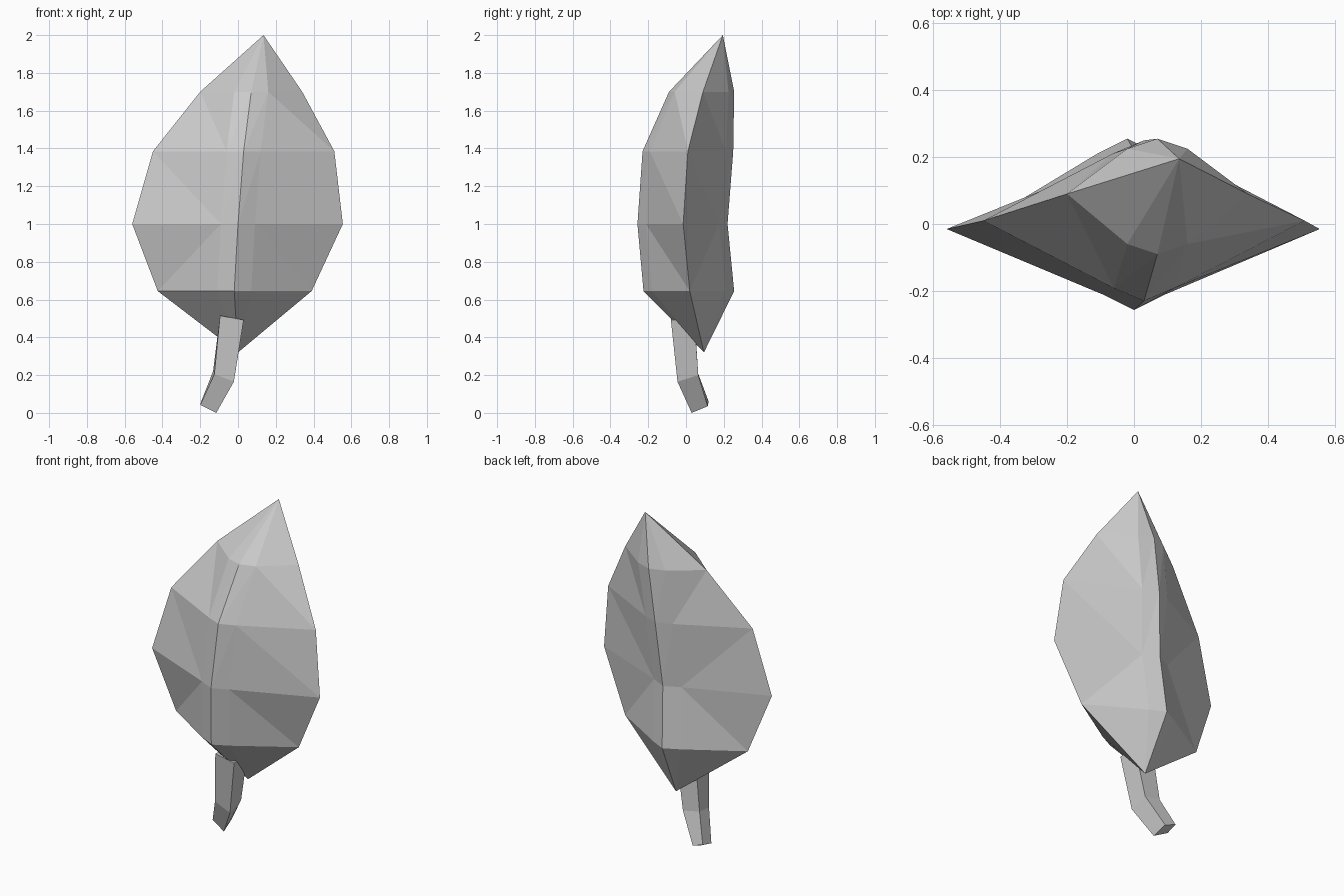
import bpy

if "Cube" in bpy.data.objects:
    bpy.data.objects.remove(bpy.data.objects["Cube"], do_unlink=True)

grey = bpy.data.materials.new("plain grey")
grey.use_nodes = True
grey.diffuse_color = (0.6, 0.6, 0.6, 1)
grey.node_tree.nodes["Principled BSDF"].inputs["Base Color"].default_value = grey.diffuse_color


def add_object(name, verts, faces):
    mesh = bpy.data.meshes.new(name)
    mesh.from_pydata(verts, [], faces)
    mesh.materials.append(grey)
    obj = bpy.data.objects.new(name, mesh)
    bpy.context.collection.objects.link(obj)
    return obj


def rib_ring(z, left, right, rib, edge_y, front_y, back_y, dip):
    """Eight points: rib, shoulder and rim, on the front and then the back."""
    s = 0.09
    return [(rib, front_y, z), (rib + s, front_y + dip, z), (right, edge_y, z),
            (rib + s, back_y - dip, z), (rib, back_y, z), (rib - s, back_y - dip, z),
            (left, edge_y, z), (rib - s, front_y + dip, z)]


# Leaf blade: four rings between a bottom point and a leaning tip
rings = [
    rib_ring(0.645, -0.425, 0.39, -0.02, 0.02, -0.225, 0.255, 0.045),
    rib_ring(1.0, -0.56, 0.555, 0.0, -0.015, -0.257, 0.22, 0.045),
    rib_ring(1.385, -0.45, 0.51, 0.03, 0.01, -0.23, 0.25, 0.038),
    rib_ring(1.7, -0.2, 0.34, 0.07, 0.09, -0.09, 0.255, 0.03),
]
verts = [p for ring in rings for p in ring] + [(0.0, 0.095, 0.32), (0.135, 0.195, 2.0)]
bottom, tip = len(verts) - 2, len(verts) - 1
faces = []
for i in range(8):
    j = (i + 1) % 8
    faces.append((j, i, bottom))
    faces.append((24 + i, 24 + j, tip))
    for band in range(3):
        a, b = band * 8 + i, band * 8 + j
        c, d = b + 8, a + 8
        # Crease from the low rim up to the shoulder, or from the high rim down
        rim_low = band == 0 or i == 1
        i_is_rim = i in (2, 6)
        if rim_low == i_is_rim:
            faces += [(a, b, c), (a, c, d)]
        else:
            faces += [(a, b, d), (b, c, d)]
add_object("leaf_blade", verts, faces)

# Stem: a bent four-sided bar, its upper end sunk into the blade
stem = [
    (-0.2, 0.045, 0.042), (-0.115, 0.03, 0.0), (-0.125, 0.115, 0.035), (-0.195, 0.12, 0.06),
    (-0.125, -0.04, 0.205), (-0.022, -0.045, 0.165), (-0.025, 0.065, 0.2), (-0.132, 0.06, 0.22),
    (-0.095, -0.08, 0.515), (0.03, -0.08, 0.492), (0.03, 0.045, 0.49), (-0.095, 0.045, 0.51),
]
sides = [(k + i, k + (i + 1) % 4, k + 4 + (i + 1) % 4, k + 4 + i)
         for k in (0, 4) for i in range(4)]
add_object("stem", stem, sides + [(3, 2, 1, 0), (8, 9, 10, 11)])
